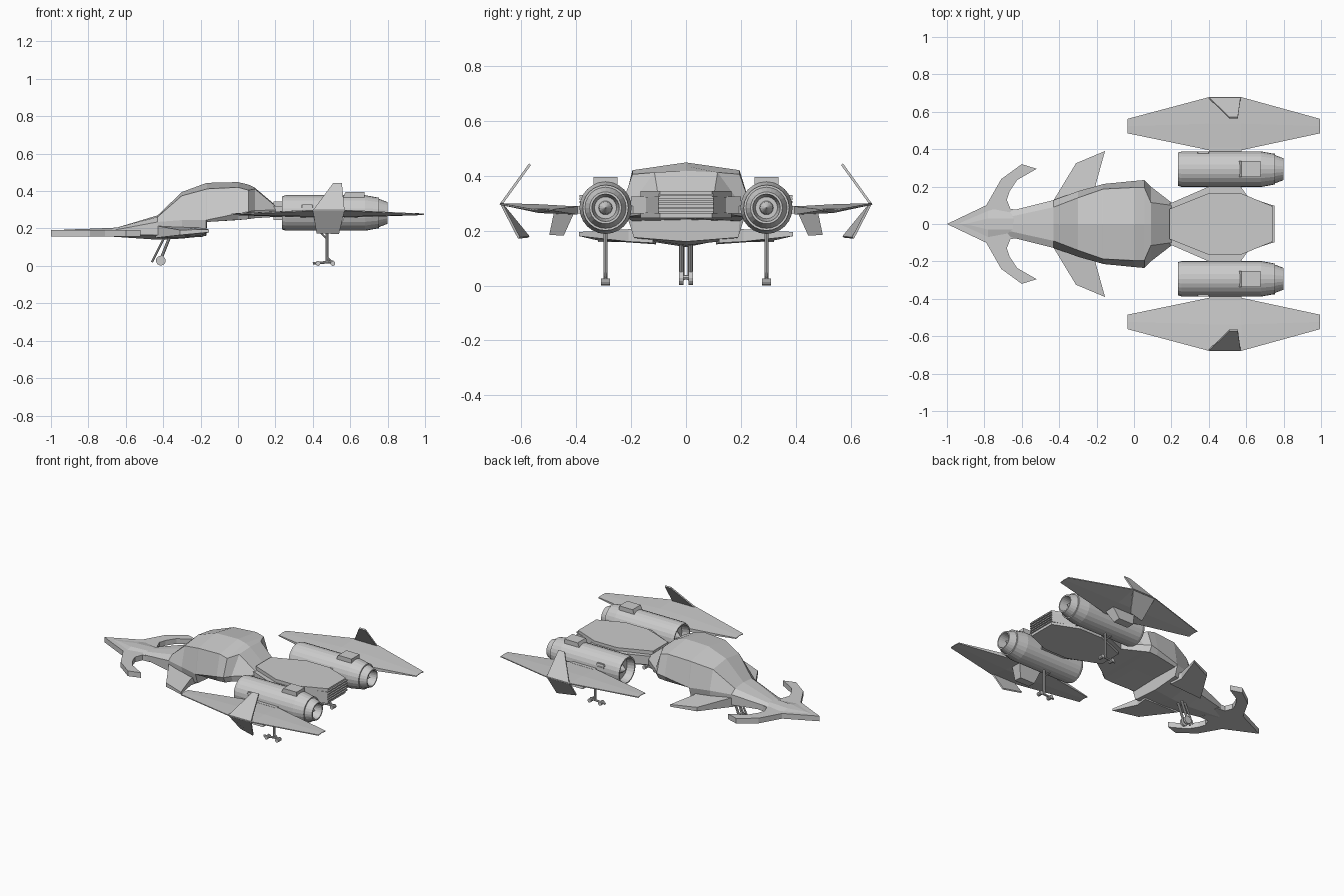
import bpy, bmesh, math
from mathutils import Vector


def finish(name, bm, mirror=False):
    bmesh.ops.recalc_face_normals(bm, faces=bm.faces)
    me = bpy.data.meshes.new(name)
    bm.to_mesh(me)
    bm.free()
    ob = bpy.data.objects.new(name, me)
    bpy.context.collection.objects.link(ob)
    if mirror:
        ob.modifiers.new("Mirror", "MIRROR").use_axis = (False, True, False)
    return ob


def loft(name, rings, mirror=False):
    bm = bmesh.new()
    vs = [[bm.verts.new(p) for p in r] for r in rings]
    n = len(rings[0])
    for a, b in zip(vs, vs[1:]):
        for i in range(n):
            j = (i + 1) % n
            bm.faces.new((a[i], a[j], b[j], b[i]))
    bm.faces.new(vs[0])
    bm.faces.new(vs[-1])
    return finish(name, bm, mirror)


def plate(name, outline, low, high, mirror=False):
    # low / high: one height, or one per corner
    n = len(outline)
    low = low if isinstance(low, list) else [low] * n
    high = high if isinstance(high, list) else [high] * n
    return loft(name, [[(x, y, z) for (x, y), z in zip(outline, low)],
                       [(x, y, z) for (x, y), z in zip(outline, high)]], mirror)


def box(name, x0, x1, y0, y1, z0, z1, mirror=False):
    return plate(name, [(x0, y0), (x1, y0), (x1, y1), (x0, y1)], z0, z1, mirror)


def lathe(name, profile, y, z, sides=24, mirror=True):
    # profile of (x, radius) spun around the x axis
    return loft(name, [[(x, y + max(r, .0005) * math.cos(2 * math.pi * i / sides),
                         z + max(r, .0005) * math.sin(2 * math.pi * i / sides))
                        for i in range(sides)] for x, r in profile], mirror)


def rod(name, a, b, r, sides=8, mirror=True):
    a, b = Vector(a), Vector(b)
    q = (b - a).to_track_quat('Z', 'Y')
    circle = [Vector((r * math.cos(2 * math.pi * i / sides),
                      r * math.sin(2 * math.pi * i / sides), 0)) for i in range(sides)]
    return loft(name, [[e + q @ c for c in circle] for e in (a, b)], mirror)


def fin(name, base, tip, t=.007):
    # four-corner blade: base edge and tip edge, thickened across y and z
    d = Vector((0, t * .8, t * .6)) if tip[0][2] > base[0][2] else Vector((0, t * .8, -t * .6))
    c = [Vector(p) for p in (base[0], base[1], tip[1], tip[0])]
    return loft(name, [[p - d for p in c], [p + d * .3 for p in c]], True)


# Fuselage with canopy: x, ridge z, shoulder, waist, lower edge, keel z
sections = [
    (-.68, .195, (.035, .195), (.065, .188), (.065, .165), .157),
    (-.43, .270, (.090, .262), (.128, .235), (.128, .165), .140),
    (-.30, .395, (.140, .375), (.175, .245), (.160, .165), .146),
    (-.17, .443, (.185, .410), (.212, .245), (.190, .175), .160),
    (-.165, .444, (.187, .412), (.214, .246), (.195, .235), .240),
    (.00, .448, (.195, .420), (.230, .280), (.215, .246), .245),
    (.055, .435, (.195, .405), (.235, .290), (.215, .250), .250),
    (.09, .418, (.115, .412), (.200, .295), (.185, .255), .255),
    (.20, .325, (.100, .320), (.115, .300), (.115, .262), .262),
]
rings = []
for x, top, sh, wa, lo, keel in sections:
    half = [sh, wa, lo]
    rings.append([(x, 0, top)] + [(x, y, z) for y, z in half] + [(x, 0, keel)]
                 + [(x, -y, z) for y, z in reversed(half)])
loft("fuselage", rings)

# Arrow-shaped head with swept hooks
side = [(-.79, .10), (-.71, .24), (-.60, .32), (-.52, .295), (-.625, .235),
        (-.665, .175), (-.68, .13), (-.66, .08), (-.60, .075)]
plate("head", [(-1, 0)] + side + [(x, -y) for x, y in reversed(side)], .158, .193)
loft("head_ridge", [[(-.99, 0, .19), (-.78, .09, .19), (-.62, .06, .19),
                     (-.62, -.06, .19), (-.78, -.09, .19)],
                    [(-.9, 0, .195), (-.78, .03, .199), (-.62, .03, .206),
                     (-.62, -.03, .206), (-.78, -.03, .199)]])

# Front side fins
plate("canard", [(-.44, .11), (-.31, .325), (-.155, .39), (-.205, .21), (-.19, .12)],
      [.15, .165, .18, .16, .155], [.215, .192, .195, .205, .21], True)

# Rear deck between the engines
half = [(.17, .10), (.40, .20), (.57, .20), (.61, .145), (.74, .10)]
deck = half + [(x, -y) for x, y in reversed(half)]
ez = [.32, .325, .325, .325, .325]
plate("rear_deck", deck, .262, ez + ez[::-1])
inner = [(.19, .08), (.40, .165), (.57, .165), (.74, .095)]
plate("rear_deck_top", inner + [(x, -y) for x, y in reversed(inner)], .32, .345)
plate("rear_deck_belly", inner + [(x, -y) for x, y in reversed(inner)], .245, .265)
for i in range(5):
    box("exhaust_slat", .735, .75, -.10, .10, .262 + i * .016, .270 + i * .016)

# Engines, hollow at both ends
EY, EZ = .293, .283
lathe("engine", [(.285, .0), (.285, .07), (.235, .08), (.235, .088), (.255, .095),
                 (.68, .095), (.745, .083), (.755, .083), (.755, .075), (.80, .058),
                 (.80, .050), (.73, .040), (.73, 0)], EY, EZ)
lathe("engine_cone", [(.725, .026), (.75, .022), (.785, 0)], EY, EZ, 16)
lathe("intake_hub", [(.245, 0), (.27, .022), (.29, .03)], EY, EZ, 16)
loft("engine_fairing", [[(.55, .25, .34), (.675, .25, .34), (.675, .337, .34), (.55, .337, .34)],
                        [(.575, .25, .396), (.675, .25, .396), (.675, .337, .396), (.575, .337, .396)]], True)
for i in range(3):
    box("engine_side_vent", .345, .395, .37, .388, .300 + i * .011, .307 + i * .011, True)
rod("engine_side_pipe", (.34, .381, .318), (.40, .381, .318), .007)
box("wing_pylon", .40, .575, .19, .41, .262, .29, True)

# Wings: sections along x tapering to both ends
wing = []
for x, yi, yo, zi0, zi1, zo in [(-.035, .485, .562, .272, .278, .279),
                                (.40, .395, .678, .258, .288, .300),
                                (.575, .395, .678, .258, .288, .300),
                                (.995, .485, .562, .272, .278, .279)]:
    ym = (yi + yo) / 2
    wing.append([(x, yi, zi0), (x, yi, zi1), (x, ym, (zi1 + zo) / 2 + .002),
                 (x, yo, zo), (x, yo, zo - .006), (x, ym, zi0 + .006)])
loft("wing", wing, True)

# Wing fins
fin("upper_fin", [(.40, .677, .295), (.57, .677, .295)], [(.51, .57, .443), (.555, .57, .443)])
fin("lower_fin", [(.40, .675, .298), (.57, .675, .298)], [(.42, .575, .175), (.54, .61, .172)])
loft("under_wing_fin", [[(.40, .405, .27), (.575, .405, .27), (.575, .48, .27), (.40, .48, .27)],
                        [(.425, .445, .182), (.535, .445, .182), (.535, .498, .184), (.425, .498, .184)]], True)

# Nose gear
rod("nose_leg", (-.365, .017, .155), (-.415, .017, .03), .008)
rod("nose_brace", (-.395, .012, .15), (-.46, .012, .02), .006)
rod("nose_wheel", (-.413, .010, .028), (-.413, .025, .028), .026, 14)
rod("nose_axle", (-.413, -.024, .03), (-.413, .024, .03), .008, mirror=False)

# Main gear under each engine
rod("main_leg", (.475, EY, .20), (.475, EY, .02), .008)
rod("main_brace", (.425, EY, .195), (.475, EY, .145), .005)
rod("main_skid", (.40, EY, .014), (.512, EY, .022), .007)
rod("skid_strut", (.475, EY, .045), (.505, EY, .018), .006)
for x in (.428, .507):
    rod("main_wheel", (x, EY - .017, .013), (x, EY + .017, .013), .013, 10)
